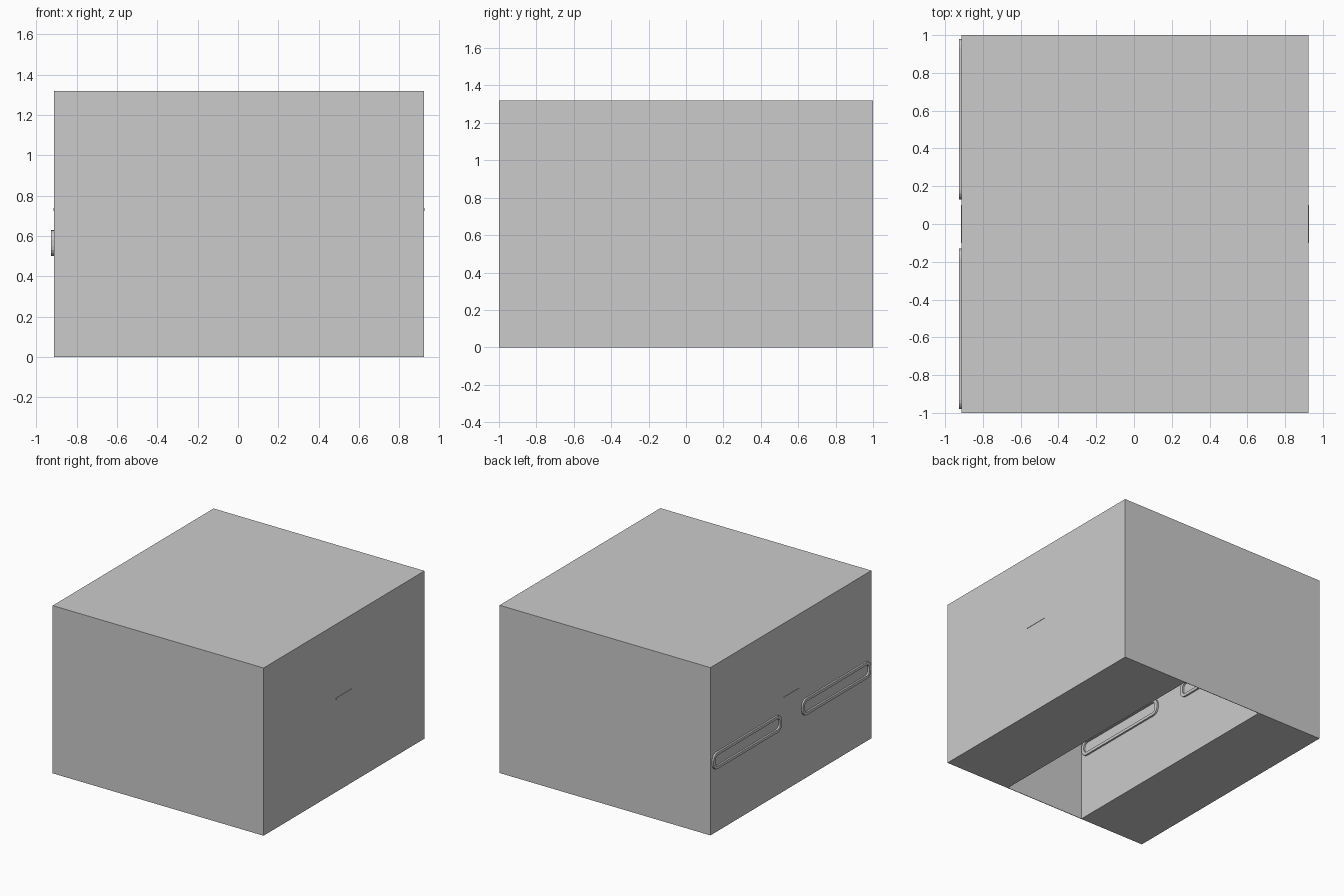
import bpy, bmesh, math

if "Cube" in bpy.data.objects:
    bpy.data.objects.remove(bpy.data.objects["Cube"])

X0, X1 = -0.913, 0.923      # outer sides
C0, C1 = -0.34, 0.355       # open channel underneath
H, T = 1.32, 0.004          # height, skin thickness


def finish(name, bm):
    bmesh.ops.recalc_face_normals(bm, faces=bm.faces)
    me = bpy.data.meshes.new(name)
    bm.to_mesh(me)
    bm.free()
    ob = bpy.data.objects.new(name, me)
    bpy.context.collection.objects.link(ob)
    return ob


def box(name, lo, hi):
    bm = bmesh.new()
    bmesh.ops.create_cube(bm, size=1)
    for v in bm.verts:
        v.co = [(a + b) / 2 + c * (b - a) for a, b, c in zip(lo, hi, v.co)]
    return finish(name, bm)


def rounded(w, h, r, seg=4):
    """Rounded rectangle outline in the y-z plane."""
    pts = []
    for i, (sy, sz) in enumerate([(1, 1), (-1, 1), (-1, -1), (1, -1)]):
        for k in range(seg + 1):
            a = math.pi / 2 * (i + k / seg)
            pts.append((sy * (w / 2 - r) + r * math.cos(a),
                        sz * (h / 2 - r) + r * math.sin(a)))
    return pts


def handle_frame(name, x_wall, x_out, y, z):
    """Raised rounded ring standing off a wall."""
    outer, inner = rounded(0.85, 0.13, 0.05), rounded(0.80, 0.085, 0.03)
    bm = bmesh.new()
    loops = [[bm.verts.new((x, y + p, z + q)) for p, q in shape]
             for shape, x in ((outer, x_wall), (outer, x_out),
                              (inner, x_out), (inner, x_wall))]
    n = len(outer)
    for a in range(4):
        A, B = loops[a], loops[(a + 1) % 4]
        for i in range(n):
            j = (i + 1) % n
            bm.faces.new((A[i], A[j], B[j], B[i]))
    return finish(name, bm)


# Two side bodies with the channel left between them
box("left_body", (X0, -1, 0), (C0, 1, H))
box("right_body", (C1, -1, 0), (X1, 1, H))

# Thin skins closing the channel at the top, front and back
box("top_panel", (C0, -1, H - T), (C1, 1, H))
box("front_panel", (C0, -1, 0), (C1, -1 + T, H - T))
box("back_panel", (C0, 1 - T, 0), (C1, 1, H - T))

# Handle frames on the outer and inner faces of the left body
for side, s in (("front", -1), ("back", 1)):
    handle_frame(f"outer_handle_{side}", X0, X0 - 0.014, s * 0.555, 0.565)
    handle_frame(f"inner_handle_{side}", C0, C0 + 0.014, s * 0.555, 0.565)

# Small plain trim strips on both sides
box("right_trim", (X1, -0.1, 0.725), (X1 + 0.003, 0.1, 0.74))
box("left_trim", (X0 - 0.003, -0.1, 0.725), (X0, 0.1, 0.74))
